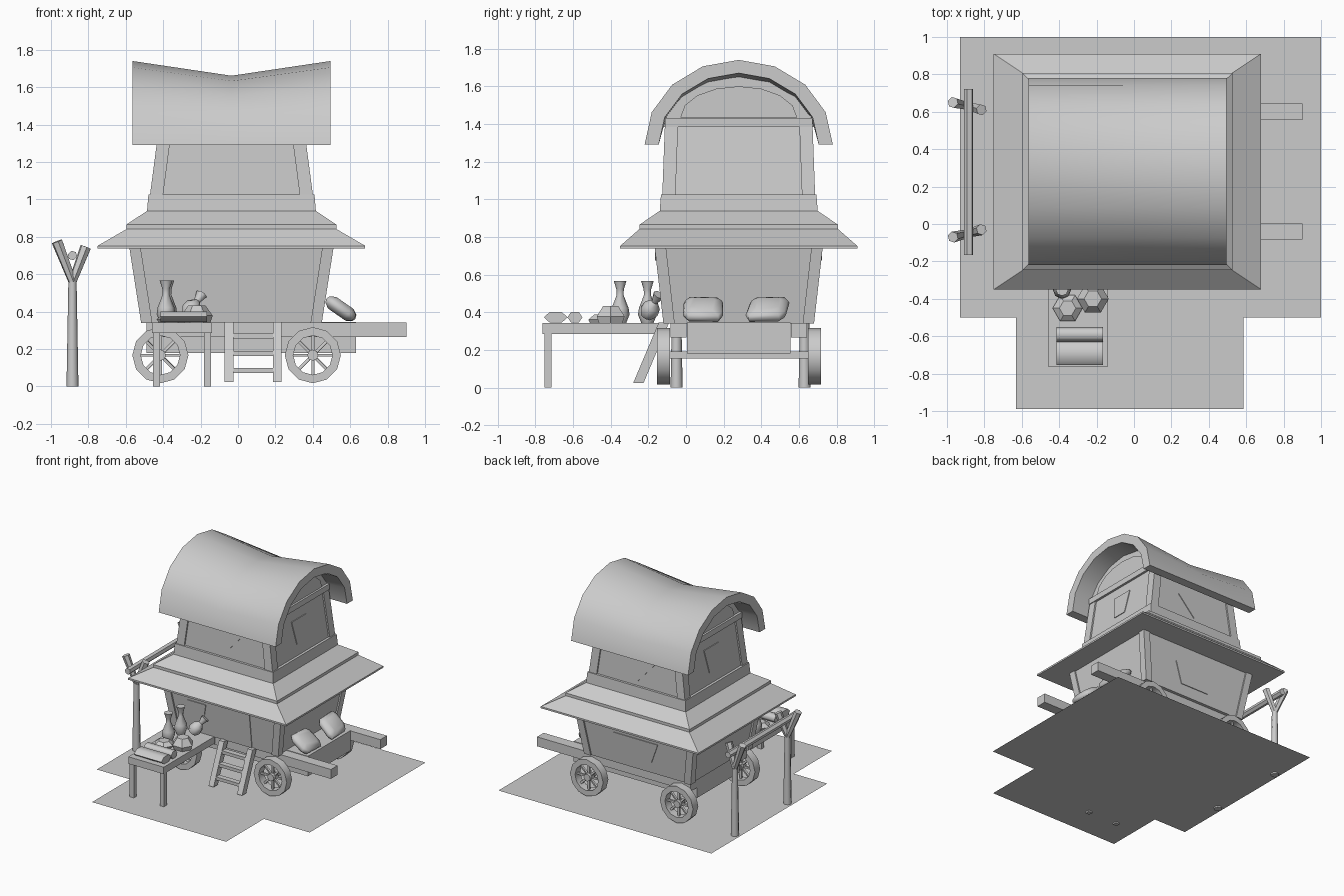
import bpy, bmesh, math
from mathutils import Vector

cube = bpy.data.objects.get("Cube")
if cube:
    bpy.data.objects.remove(cube)

GREY = (0.6, 0.6, 0.6, 1)
mat = bpy.data.materials.new("plain_grey")
mat.use_nodes = True
mat.diffuse_color = GREY
mat.node_tree.nodes["Principled BSDF"].inputs["Base Color"].default_value = GREY

CX, CY = -0.035, 0.28  # wagon centre


# Skin a list of equal-length point rings into one mesh
def loft(name, rings, smooth=0, closed=False):
    bm = bmesh.new()
    vs = [[bm.verts.new(p) for p in r] for r in rings]
    n, m = len(vs), len(vs[0])
    if n > 1:
        for i in range(n if closed else n - 1):
            a, b = vs[i], vs[(i + 1) % n]
            for j in range(m):
                k = (j + 1) % m
                bm.faces.new((a[j], a[k], b[k], b[j]))
    if not closed:
        bm.faces.new(vs[0])
        if n > 1:
            bm.faces.new(vs[-1])
            bmesh.ops.recalc_face_normals(bm, faces=bm.faces)
    else:
        bmesh.ops.recalc_face_normals(bm, faces=bm.faces)
    me = bpy.data.meshes.new(name)
    bm.to_mesh(me)
    bm.free()
    me.materials.append(mat)
    ob = bpy.data.objects.new(name, me)
    bpy.context.collection.objects.link(ob)
    if smooth:
        bpy.ops.object.select_all(action='DESELECT')
        ob.select_set(True)
        bpy.context.view_layer.objects.active = ob
        bpy.ops.object.shade_smooth_by_angle(angle=math.radians(smooth))
    return ob


def rect(x0, x1, y0, y1, z):
    return [(x0, y0, z), (x1, y0, z), (x1, y1, z), (x0, y1, z)]


def box(name, x0, x1, y0, y1, z0, z1):
    return loft(name, [rect(x0, x1, y0, y1, z) for z in (z0, z1)])


# Stack of centred rectangles: (half x, half y, z)
def tiers(name, levels):
    return loft(name, [rect(CX - a, CX + a, CY - b, CY + b, z) for a, b, z in levels])


# Turned shape along an axis: profile of (radius, distance)
def lathe(name, base, axis, profile, sides=8, smooth=50):
    axis, base = Vector(axis).normalized(), Vector(base)
    u = axis.orthogonal().normalized()
    v = axis.cross(u)
    angs = [2 * math.pi * i / sides for i in range(sides)]
    return loft(name, [[base + axis * h + r * (u * math.cos(t) + v * math.sin(t)) for t in angs]
                       for r, h in profile], smooth)


def rod(name, a, b, ra, rb, sides=8):
    d = Vector(b) - Vector(a)
    return lathe(name, a, d, [(ra, 0), (rb, d.length)], sides)


# Sloping storey: inset walls plus four tapered corner posts
def storey(name, low, high, post, inset=0.012):
    tiers(name + "_walls", [(a - inset, b - inset, z) for a, b, z in (low, high)])
    for sx in (-1, 1):
        for sy in (-1, 1):
            loft(name + "_corner_post", [
                rect(*sorted((CX + sx * a, CX + sx * (a - post))),
                     *sorted((CY + sy * b, CY + sy * (b - post))), z) for a, b, z in (low, high)])


# Thin plate lying on a sloping wall; side is a unit direction
def plate(name, pts, side, low, high, inset=0.012):
    k = 0 if side[0] else 1

    def at(u, z, off):
        t = (z - low[2]) / (high[2] - low[2])
        d = low[k] + (high[k] - low[k]) * t - inset + off
        return (CX + side[0] * d, CY + u, z) if k == 0 else (CX + u, CY + side[1] * d, z)
    loft(name, [[at(u, z, off) for u, z in pts] for off in (-0.003, 0.006)])


def arch(hw, h, z, n=8):
    return [(hw * math.cos(math.pi * i / n), z + h * math.sin(math.pi * i / n)) for i in range(n + 1)]


def trapezoid(top, bottom, z0, z1, c=0):
    return [(c - bottom, z0), (c + bottom, z0), (c + top, z1), (c - top, z1)]


# Ground sheet
loft("ground", [[(x, y, 0.012) for x, y in (
    (-0.63, -0.99), (0.585, -0.99), (0.585, -0.5), (1, -0.5),
    (1, 1), (-0.93, 1), (-0.93, -0.5), (-0.63, -0.5))]])

# Lower storey with door and windows
L0, L1 = (0.483, 0.4, 0.34), (0.547, 0.447, 0.75)
storey("lower", L0, L1, 0.06)
plate("door", [(0.115 + u, z) for u, z in [(-0.125, 0.345), (0.125, 0.345)] + arch(0.125, 0.09, 0.645)],
      (0, -1), L0, L1)
plate("front_lower_window", trapezoid(0.082, 0.05, 0.45, 0.6, -0.24), (0, -1), L0, L1)
plate("back_lower_window", trapezoid(0.2, 0.13, 0.43, 0.6), (0, 1), L0, L1)

# Eaves
tiers("lower_eave", [(0.715, 0.63, 0.738), (0.715, 0.63, 0.752), (0.56, 0.527, 0.842)])
tiers("upper_eave", [(0.562, 0.527, 0.842), (0.562, 0.527, 0.865), (0.452, 0.42, 0.938)])
tiers("upper_sill", [(0.452, 0.42, 0.93), (0.444, 0.413, 1.025)])

# Upper storey with windows
U0, U1 = (0.436, 0.406, 1.02), (0.386, 0.392, 1.4)
storey("upper", U0, U1, 0.07)
for s in (-1, 1):
    plate("fan_window", [(0, 1.06)] + [(0.15 * i / 4, 1.283 - 0.055 * (i / 4) ** 2) for i in range(4, -5, -1)],
          (0, s), U0, U1)
    plate("side_window", trapezoid(0.095, 0.06, 1.11, 1.3), (s, 0), U0, U1)

    # Gable ends
    xs = (CX + s * 0.33, CX + s * 0.375)
    loft("gable", [[(x, CY + u, z) for u, z in arch(0.4, 0.265, 1.385)] for x in xs])
    x = CX + s * 0.375
    loft("gable_panel", [[(x + s * o, CY + u, z) for u, z in arch(0.31, 0.165, 1.435)]
                         for o in (-0.003, 0.008)])
    xa, xb = sorted((CX + s * 0.36, CX + s * 0.395))
    box("gable_beam", xa, xb, CY - 0.392, CY + 0.392, 1.385, 1.432)

# Sagging barrel roof
section = arch(0.5, 0.45, 0) + arch(0.425, 0.38, 0)[::-1]
loft("roof", [[(CX + x, CY + u, 1.29 + h * k) for u, h in section]
              for x, k in ((-0.53, 1), (0, 0.825), (0.53, 1))], 40)

# Chassis
box("chassis", -0.49, 0.63, 0.005, 0.555, 0.18, 0.345)
for y in (-0.04, 0.6):
    box("chassis_beam", -0.49, 0.9, y - 0.043, y + 0.043, 0.265, 0.342)

# Wheels and axles
for x in (-0.415, 0.4):
    box("axle", x - 0.02, x + 0.02, -0.12, 0.68, 0.155, 0.19)
    for y in (-0.12, 0.682):
        c = Vector((x, y, 0.167))
        rim = []
        for i in range(12):
            d = Vector((math.sin(math.pi * i / 6), 0, math.cos(math.pi * i / 6)))
            rim.append([c + d * r + Vector((0, o, 0))
                        for r, o in ((0.15, -0.034), (0.15, 0.034), (0.105, 0.034), (0.105, -0.034))])
        loft("wheel_rim", rim, 40, closed=True)
        lathe("wheel_hub", c - Vector((0, 0.03, 0)), (0, 1, 0), [(0.03, 0), (0.03, 0.06)])
        for i in range(8):
            t = math.pi * i / 4
            rod("wheel_spoke", c, c + Vector((math.sin(t), 0, math.cos(t))) * 0.115, 0.011, 0.011, 4)

# Ladder to the door
for x in (-0.048, 0.21):
    loft("ladder_rail", [rect(x - 0.023, x + 0.023, y, y + 0.055, z)
                         for y, z in ((-0.28, 0.025), (-0.145, 0.345))])
for i in range(3):
    z = 0.085 + 0.092 * i
    y = -0.227 + 0.039 * i
    box("ladder_rung", -0.05, 0.21, y - 0.022, y + 0.022, z - 0.013, z + 0.013)

# Table
box("table_top", -0.46, -0.14, -0.762, -0.1, 0.285, 0.342)
for x in (-0.455, -0.182):
    box("table_leg", x, x + 0.037, -0.752, -0.715, 0, 0.3)

# Goods on the table
hexagon = [(math.cos(math.pi * i / 3), math.sin(math.pi * i / 3)) for i in range(6)]
for y, w in ((-0.692, 0.063), (-0.59, 0.04)):
    loft("cloth_roll", [[(x, y + w * a, 0.373 + 0.033 * b) for a, b in hexagon]
                        for x in (-0.415, -0.165)], 70)
for x, y, z, r, h in ((-0.355, -0.45, 0.342, 0.08, 0.045), (-0.22, -0.4, 0.342, 0.085, 0.09)):
    loft("loaf", [[(x + r * k * a, y + r * k * b, z + h * t) for a, b in hexagon]
                  for k, t in ((0.85, 0), (1, 0.4), (0.55, 1))])
vase = [(0.032, 0), (0.05, 0.045), (0.045, 0.08), (0.018, 0.15), (0.02, 0.18), (0.034, 0.225)]
lathe("tall_vase", (-0.385, -0.35, 0.342), (0, 0, 1), vase)
lathe("back_vase", (-0.375, -0.205, 0.342), (0, 0, 1), vase)
lathe("tilted_bottle", (-0.27, -0.21, 0.38), (0.4, 0.35, 0.6),
      [(0.035, 0), (0.052, 0.03), (0.045, 0.07), (0.018, 0.1), (0.032, 0.15)], 7)

# Cushions leaning on the back wall
slope, normal = Vector((0.82, 0, -0.57)), Vector((0.57, 0, 0.82))
corner = ((1, 0.55), (0.8, 0.95), (-0.75, 0.9), (-1, 0.5), (-0.95, -0.6), (-0.7, -0.95), (0.75, -0.9), (1, -0.6))
for y, flip in ((0.09, 1), (0.435, -1)):
    mid = Vector((0.55, y, 0.415))
    loft("cushion", [[mid + slope * 0.1 * k * b + Vector((0, flip * 0.107 * k * (a + 0.2 * b * (flip < 0)), 0))
                      + normal * h for a, b in corner]
                     for k, h in ((0.6, -0.038), (0.92, -0.02), (1, 0), (0.92, 0.02), (0.6, 0.038))], 60)

# Forked posts with a hanging pole
for y, lean in ((0.63, 1), (-0.05, -1)):
    fork = (-0.885, y, 0.56)
    rod("post", (-0.885, y, 0), fork, 0.032, 0.022)
    rod("post_fork", fork, (-0.968, y + lean * 0.02, 0.775), 0.022, 0.03, 6)
    rod("post_fork", fork, (-0.815, y - lean * 0.02, 0.745), 0.022, 0.03, 6)
rod("hanging_pole", (-0.885, -0.165, 0.7), (-0.885, 0.722, 0.7), 0.026, 0.026, 6)
